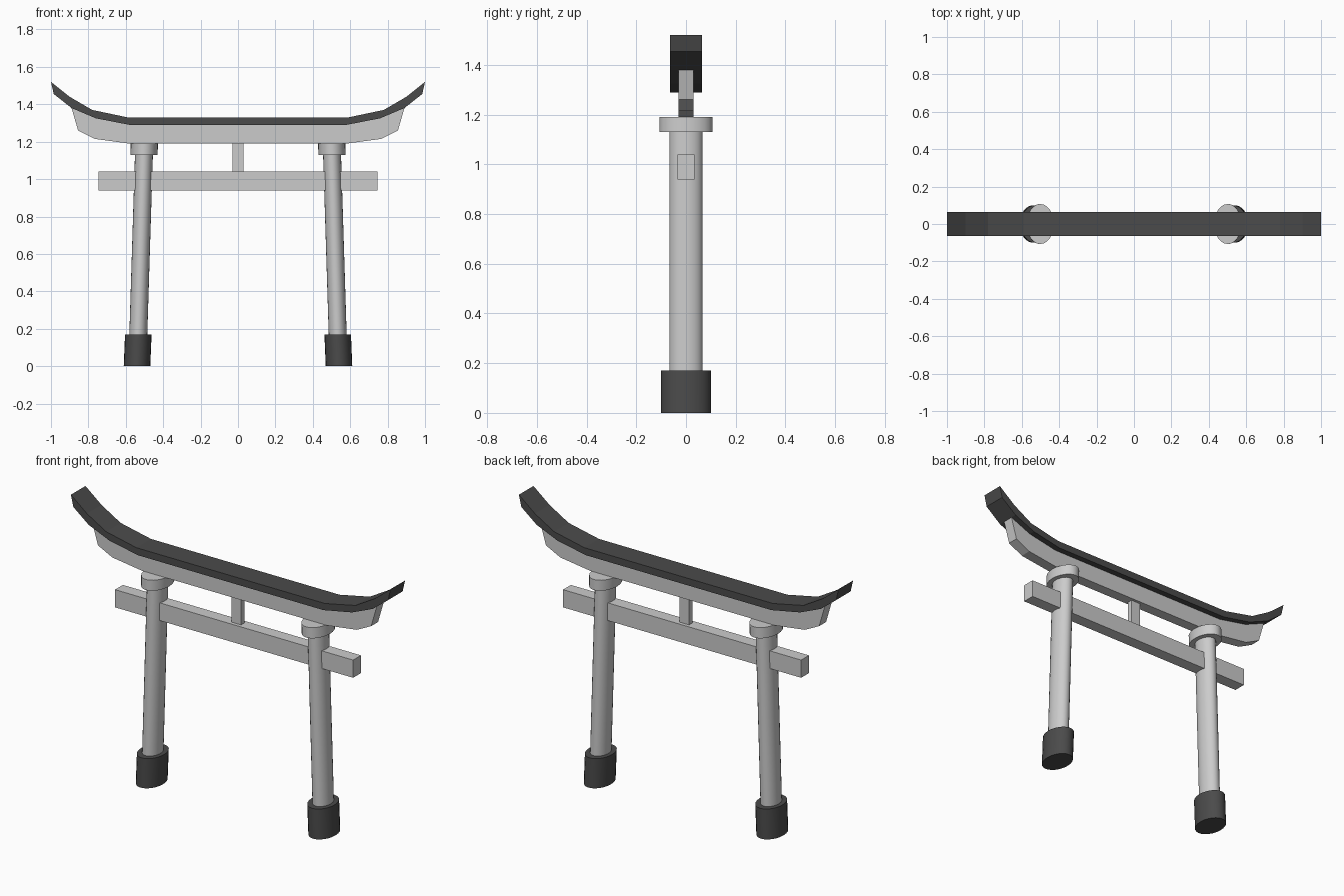
import bpy, bmesh, math

if "Cube" in bpy.data.objects:
    bpy.data.objects.remove(bpy.data.objects["Cube"])

dark = bpy.data.materials.new("dark_grey")
dark.diffuse_color = (0.07, 0.07, 0.07, 1)
dark.use_nodes = True
dark.node_tree.nodes["Principled BSDF"].inputs["Base Color"].default_value = dark.diffuse_color


def finish(name, bm, mat=None):
    bmesh.ops.recalc_face_normals(bm, faces=bm.faces)
    me = bpy.data.meshes.new(name)
    bm.to_mesh(me)
    bm.free()
    ob = bpy.data.objects.new(name, me)
    bpy.context.collection.objects.link(ob)
    if mat:
        me.materials.append(mat)
    return ob


def swept_beam(name, top, bottom, half_depth, mat=None):
    # top and bottom list the right half, from the middle outwards
    mirror = lambda pts: [(-x, z) for x, z in reversed(pts)] + pts
    bm = bmesh.new()
    rings = []
    for (xt, zt), (xb, zb) in zip(mirror(top), mirror(bottom)):
        rings.append([bm.verts.new(c) for c in (
            (xt, -half_depth, zt), (xt, half_depth, zt),
            (xb, half_depth, zb), (xb, -half_depth, zb))])
    for a, b in zip(rings, rings[1:]):
        for i in range(4):
            j = (i + 1) % 4
            bm.faces.new((a[i], a[j], b[j], b[i]))
    bm.faces.new(rings[0])
    bm.faces.new(rings[-1])
    return finish(name, bm, mat)


def box(name, sx, sy, z0, z1):
    bm = bmesh.new()
    bmesh.ops.create_cube(bm, size=1)
    bmesh.ops.scale(bm, vec=(sx, sy, z1 - z0), verts=bm.verts)
    bmesh.ops.translate(bm, vec=(0, 0, (z0 + z1) / 2), verts=bm.verts)
    return finish(name, bm)


def leaning_drum(name, side, x0, x1, z0, z1, rx, ry, mat=None, n=24):
    # elliptical drum with level ends whose centre leans from x0 to x1
    bm = bmesh.new()
    rings = [[bm.verts.new((side * (cx + rx * math.cos(2 * math.pi * i / n)),
                            ry * math.sin(2 * math.pi * i / n), z))
              for i in range(n)] for cx, z in ((x0, z0), (x1, z1))]
    lo, hi = rings
    for i in range(n):
        j = (i + 1) % n
        bm.faces.new((lo[i], lo[j], hi[j], hi[i])).smooth = True
    bm.faces.new(lo)
    bm.faces.new(hi)
    for e in bm.edges:
        e.smooth = all(f.smooth for f in e.link_faces)
    return finish(name, bm, mat)


# Dark upturned top rail
under = [(0.3, 1.29), (0.58, 1.29), (0.76, 1.325), (0.89, 1.38)]
swept_beam("roof_rail",
           [(0.3, 1.33), (0.59, 1.33), (0.78, 1.37), (0.9, 1.44), (1.0, 1.52)],
           under + [(0.985, 1.455)], 0.065, dark)

# Lintel fitted under the rail
swept_beam("upper_lintel", under,
           [(0.3, 1.19), (0.58, 1.19), (0.765, 1.215), (0.855, 1.26)], 0.031)

# Straight tie beam and centre strut
box("tie_beam", 1.49, 0.07, 0.94, 1.04)
box("centre_strut", 0.06, 0.03, 1.04, 1.19)

# Leaning posts with dark feet and caps
for side, label in ((-1, "left"), (1, "right")):
    leaning_drum(label + "_foot", side, 0.54, 0.533, 0, 0.17, 0.071, 0.1, dark)
    leaning_drum(label + "_post", side, 0.533, 0.503, 0.17, 1.13, 0.048, 0.067)
    leaning_drum(label + "_cap", side, 0.503, 0.501, 1.13, 1.19, 0.073, 0.107)
